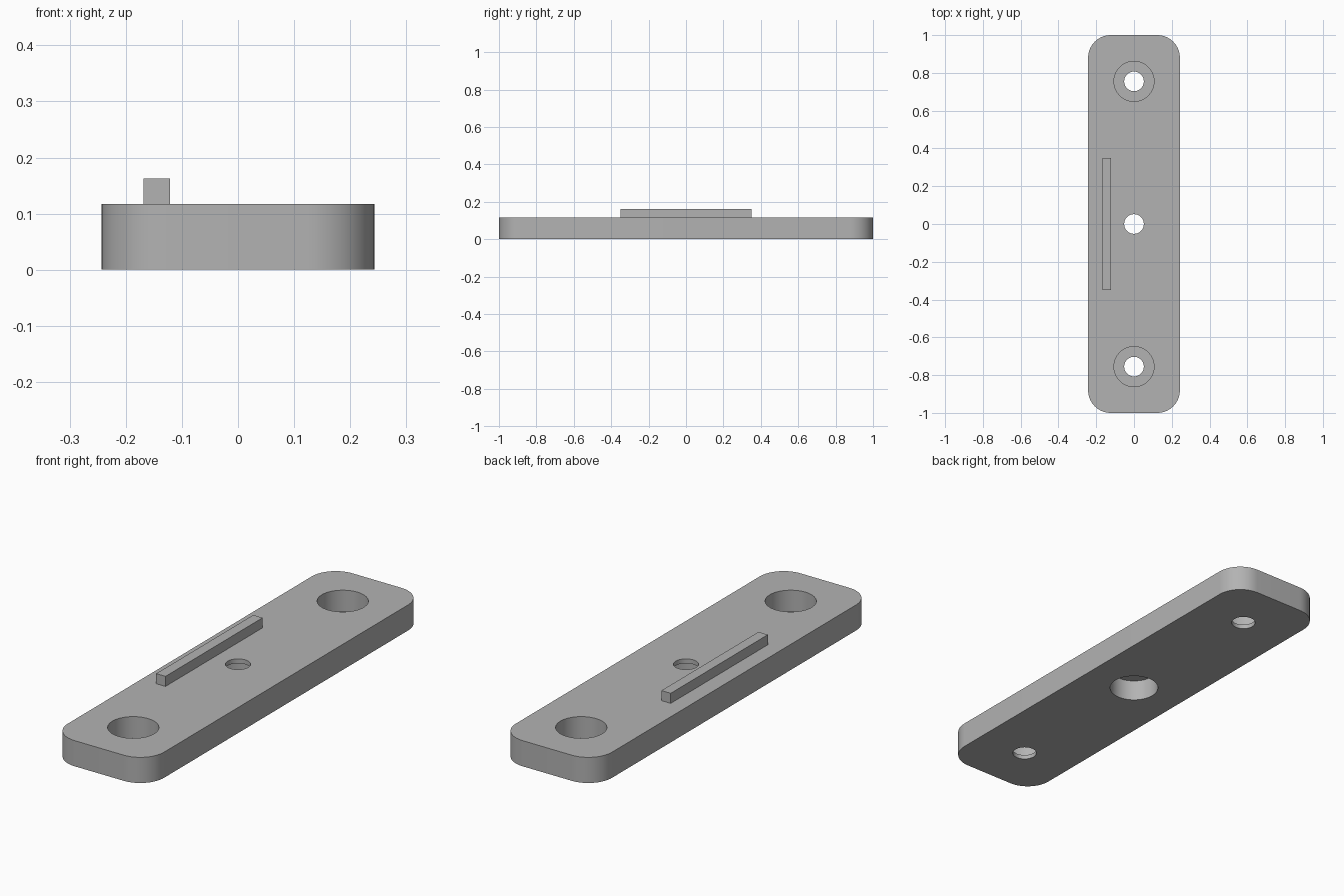
import bpy, bmesh
from math import radians, cos, sin, tau

if "Cube" in bpy.data.objects:
    bpy.data.objects.remove(bpy.data.objects["Cube"], do_unlink=True)

WIDTH, LENGTH, THICK = 0.486, 2.0, 0.117
CORNER, LIP = 0.12, 0.02
BORE_R, HOLE_R, HOLE_Y = 0.106, 0.052, 0.755
SEGMENTS = 64

grey = bpy.data.materials.new("plain grey")
grey.use_nodes = True
grey.diffuse_color = (0.45, 0.45, 0.45, 1)
grey.node_tree.nodes["Principled BSDF"].inputs["Base Color"].default_value = grey.diffuse_color


def add_object(name, bm):
    bmesh.ops.recalc_face_normals(bm, faces=bm.faces[:])
    mesh = bpy.data.meshes.new(name)
    bm.to_mesh(mesh)
    bm.free()
    mesh.materials.append(grey)
    obj = bpy.data.objects.new(name, mesh)
    bpy.context.collection.objects.link(obj)
    return obj


def box(size, centre):
    bm = bmesh.new()
    bmesh.ops.create_cube(bm, size=1)
    bmesh.ops.scale(bm, vec=size, verts=bm.verts[:])
    bmesh.ops.translate(bm, vec=centre, verts=bm.verts[:])
    return bm


def stepped_cutter(y, profile):
    """Solid of revolution through (radius, height) pairs."""
    bm = bmesh.new()
    rings = [[bm.verts.new((r * cos(tau * i / SEGMENTS), y + r * sin(tau * i / SEGMENTS), z))
              for i in range(SEGMENTS)] for r, z in profile]
    for low, high in zip(rings, rings[1:]):
        for i in range(SEGMENTS):
            j = (i + 1) % SEGMENTS
            bm.faces.new((low[i], low[j], high[j], high[i]))
    bm.faces.new(rings[0][::-1])
    bm.faces.new(rings[-1])
    return add_object("hole_cutter", bm)


# Base plate with rounded vertical corners
bm = box((WIDTH, LENGTH, THICK), (0, 0, THICK / 2))
uprights = [e for e in bm.edges if abs(e.verts[0].co.z - e.verts[1].co.z) > THICK / 2]
bmesh.ops.bevel(bm, geom=uprights, offset=CORNER, segments=16, profile=0.5, affect='EDGES')
plate = add_object("base_plate", bm)

# End holes are counterbored from above, the middle hole from below
over = 0.05
from_above = [(HOLE_R, -over), (HOLE_R, LIP), (BORE_R, LIP), (BORE_R, THICK + over)]
from_below = [(r, THICK - z) for r, z in reversed(from_above)]
cutters = [stepped_cutter(-HOLE_Y, from_above),
           stepped_cutter(0, from_below),
           stepped_cutter(HOLE_Y, from_above)]

bpy.ops.object.select_all(action='DESELECT')
bpy.context.view_layer.objects.active = plate
plate.select_set(True)
for cutter in cutters:
    cutter.hide_render = True
    mod = plate.modifiers.new("hole", 'BOOLEAN')
    mod.operation, mod.solver, mod.object = 'DIFFERENCE', 'EXACT', cutter
    bpy.ops.object.modifier_apply(modifier=mod.name)
    bpy.data.objects.remove(cutter, do_unlink=True)
bpy.ops.object.shade_smooth_by_angle(angle=radians(30))

# Raised rail along the right side
rail_height = 0.046
add_object("raised_rail", box((0.047, 0.7, rail_height), (-0.1445, 0, THICK + rail_height / 2)))
